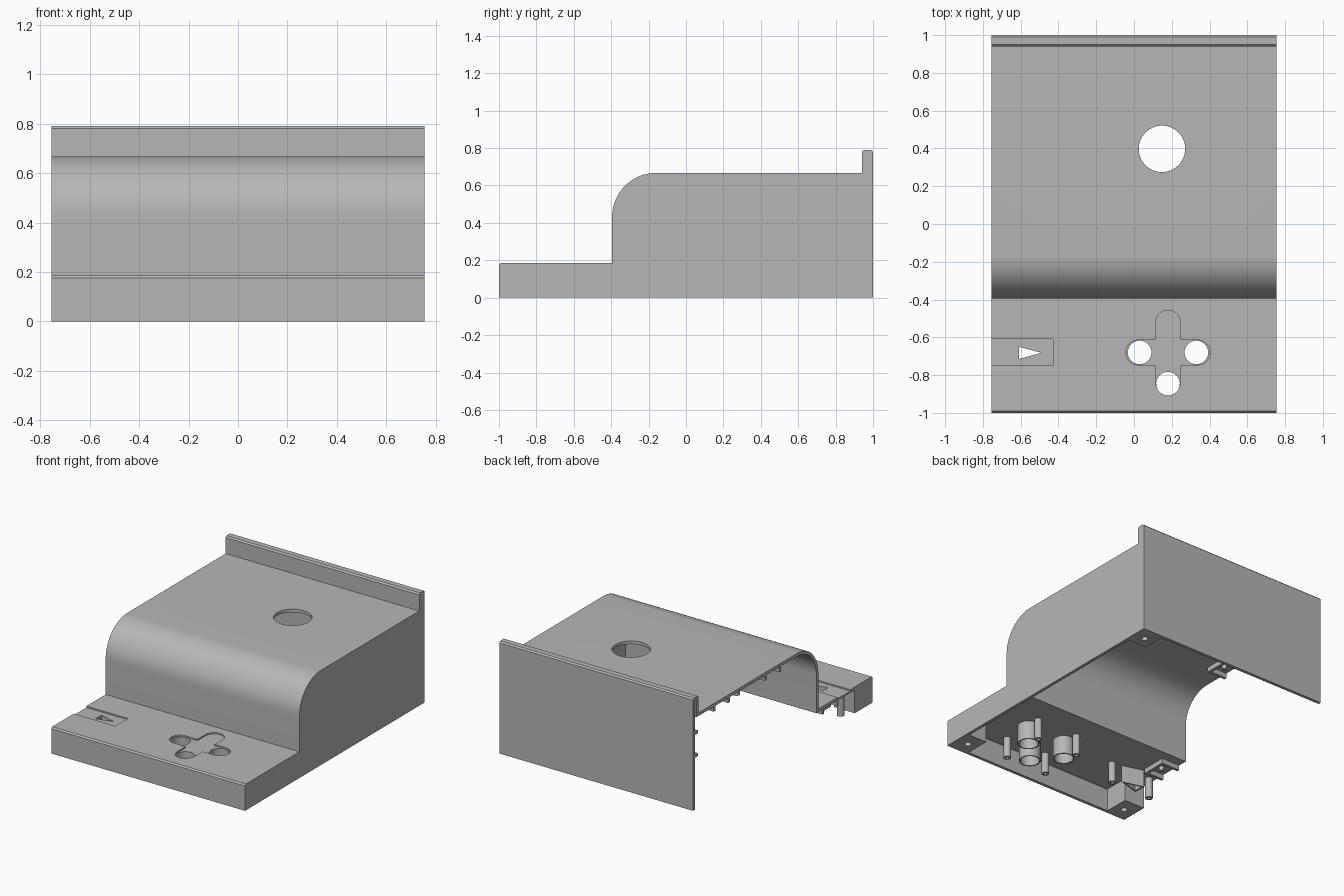
import bpy, bmesh, math
from math import sin, cos, pi

if "Cube" in bpy.data.objects:
    bpy.data.objects.remove(bpy.data.objects["Cube"], do_unlink=True)

grey = bpy.data.materials.new("plain grey")
grey.use_nodes = True
grey.diffuse_color = (0.47, 0.47, 0.47, 1)
grey.node_tree.nodes["Principled BSDF"].inputs["Base Color"].default_value = (0.47, 0.47, 0.47, 1)

HALF = 0.755      # half width
T = 0.022         # wall thickness
DECK, ROOF, LIP = 0.185, 0.667, 0.79
STEP, ARC = -0.395, 0.235


def finish(name, bm):
    bmesh.ops.recalc_face_normals(bm, faces=bm.faces)
    mesh = bpy.data.meshes.new(name)
    bm.to_mesh(mesh)
    bm.free()
    mesh.materials.append(grey)
    ob = bpy.data.objects.new(name, mesh)
    bpy.context.collection.objects.link(ob)
    return ob


def prism(name, pts, lo, hi, axis="z"):
    """Extrude a closed outline along x or z."""
    bm = bmesh.new()
    put = (lambda p, h: (h, p[0], p[1])) if axis == "x" else (lambda p, h: (p[0], p[1], h))
    a = [bm.verts.new(put(p, lo)) for p in pts]
    b = [bm.verts.new(put(p, hi)) for p in pts]
    bm.faces.new(a)
    bm.faces.new(b)
    for i in range(len(pts)):
        j = (i + 1) % len(pts)
        bm.faces.new((a[i], a[j], b[j], b[i]))
    return finish(name, bm)


def tube(name, outer, inner, lo, hi):
    """Hollow column between two matching outlines."""
    bm = bmesh.new()
    loops = [[bm.verts.new((x, y, z)) for x, y in pts]
             for pts, z in ((outer, lo), (outer, hi), (inner, hi), (inner, lo))]
    n = len(outer)
    for k in range(4):
        p, q = loops[k], loops[(k + 1) % 4]
        for i in range(n):
            j = (i + 1) % n
            bm.faces.new((p[i], p[j], q[j], q[i]))
    return finish(name, bm)


def circle(x, y, r, n=32):
    return [(x + r * cos(2 * pi * i / n), y + r * sin(2 * pi * i / n)) for i in range(n)]


def rect(x0, x1, y0, y1):
    return [(x0, y0), (x1, y0), (x1, y1), (x0, y1)]


def capsule(x, y, length, r, upright):
    pts = []
    for i in range(26):
        t = -pi / 2 + pi * (i % 13) / 12 + (pi if i > 12 else 0)
        u, v = r * cos(t) + (length if i < 13 else -length), r * sin(t)
        pts.append((x - v, y + u) if upright else (x + u, y + v))
    return pts


def cut(ob, cutter):
    cutter.hide_render = True
    mod = ob.modifiers.new("cut", "BOOLEAN")
    mod.operation, mod.solver, mod.object = "DIFFERENCE", "EXACT", cutter
    bpy.context.view_layer.objects.active = ob
    bpy.ops.object.modifier_apply(modifier=mod.name)
    bpy.data.objects.remove(cutter, do_unlink=True)


def smooth(ob):
    bpy.ops.object.select_all(action="DESELECT")
    ob.select_set(True)
    bpy.context.view_layer.objects.active = ob
    bpy.ops.object.shade_smooth_by_angle(angle=math.radians(30))


def side_profile(d, floor):
    """Side outline, moved inwards by d."""
    arc = [(STEP + ARC - (ARC - d) * cos(t), ROOF - ARC + (ARC - d) * sin(t))
           for t in (pi / 2 * i / 20 for i in range(21))]
    c = 0.01 if d == 0 else 0.003
    return ([(-1 + d, floor), (-1 + d, DECK - d - c), (-1 + d + c, DECK - d), (STEP + d, DECK - d)]
            + arc + [(0.94 + d, ROOF - d), (0.94 + d, LIP - d - c), (0.94 + d + c, LIP - d),
                     (1 - d - c, LIP - d), (1 - d, LIP - d - c), (1 - d, floor)])


# Housing shell: open underneath and on one side
housing = prism("housing_shell", side_profile(0, 0), -HALF, HALF, "x")
cut(housing, prism("cavity", side_profile(T, -0.2), -1, HALF - T, "x"))

# Shallow cross recess, label recess and through openings
buttons = [(0.03, -0.68), (0.33, -0.68), (0.18, -0.845)]
arrow = [(-0.61, -0.65), (-0.61, -0.715), (-0.49, -0.682)]
for upright in (False, True):
    cut(housing, prism("recess", capsule(0.18, -0.68, 0.157, 0.066, upright), DECK - 0.01, 0.3))
cut(housing, prism("label_recess", rect(-0.8, -0.43, -0.75, -0.61), DECK - 0.01, 0.3))
for x, y in buttons:
    cut(housing, prism("button_hole", circle(x, y, 0.0625), -0.1, 0.3))
cut(housing, prism("arrow_hole", arrow, -0.1, 0.3))
cut(housing, prism("roof_hole", circle(0.148, 0.398, 0.123, 48), 0.5, 0.9))
smooth(housing)

# Corner blocks with screw holes
inner = HALF - T
for name, box, top, hole in (
        ("front_left_block", rect(0.59, inner, -1 + T, -0.8), DECK - T, (0.665, -0.9)),
        ("front_right_block", rect(-HALF, -0.595, -1 + T, -0.8), DECK - T, (-0.67, -0.9)),
        ("back_left_block", rect(0.59, inner, 0.82, 1 - T), ROOF - T, (0.665, 0.9))):
    block = prism(name, box, 0, top)
    cut(block, prism("screw_hole", circle(*hole, 0.022, 16), -0.1, 0.1))

# Guide tubes below the buttons and the arrow
under = DECK - T + 0.004
for i, (x, y) in enumerate(buttons):
    smooth(tube(f"button_guide_{i + 1}", circle(x, y, 0.071), circle(x, y, 0.0625), 0.03, under))
cx, cy = -0.57, -0.682
wide = [(cx + (x - cx) * 1.3, cy + (y - cy) * 1.4) for x, y in arrow]
tube("arrow_guide", wide, arrow, 0.04, under)

# Hollow mounting posts
posts = [(x, y) for x in (0.01, 0.335) for y in (-0.89, -0.575)] + [(-0.4, -0.7), (-0.715, -0.7)]
for i, (x, y) in enumerate(posts):
    smooth(tube(f"mounting_post_{i + 1}", circle(x, y, 0.025, 16), circle(x, y, 0.012, 16), 0.015, under))


# Joint brackets along the open side: two prongs, a back rib and a stud
def bracket(name, y, z):
    for s in (-1, 1):
        prism(f"{name}_prong", rect(-HALF, -0.61, y + s * 0.08 - 0.01, y + s * 0.08 + 0.01), z - 0.035, z)
    prism(f"{name}_rib", rect(-0.63, -0.61, y - 0.07, y + 0.07), z - 0.035, z)
    smooth(prism(f"{name}_stud", circle(-0.68, y, 0.016, 16), z - 0.03, z))


bracket("deck_bracket", -0.53, DECK - T)
for k, y in enumerate((0.11, 0.68)):
    bracket(f"roof_bracket_{k + 1}", y, ROOF - T)

# Matching bracket on the back wall
back = 1 - T
for z in (0.375, 0.535):
    prism("back_bracket_prong", rect(-HALF, -0.61, back - 0.035, back), z - 0.01, z + 0.01)
prism("back_bracket_rib", rect(-0.63, -0.61, back - 0.035, back), 0.385, 0.525)
